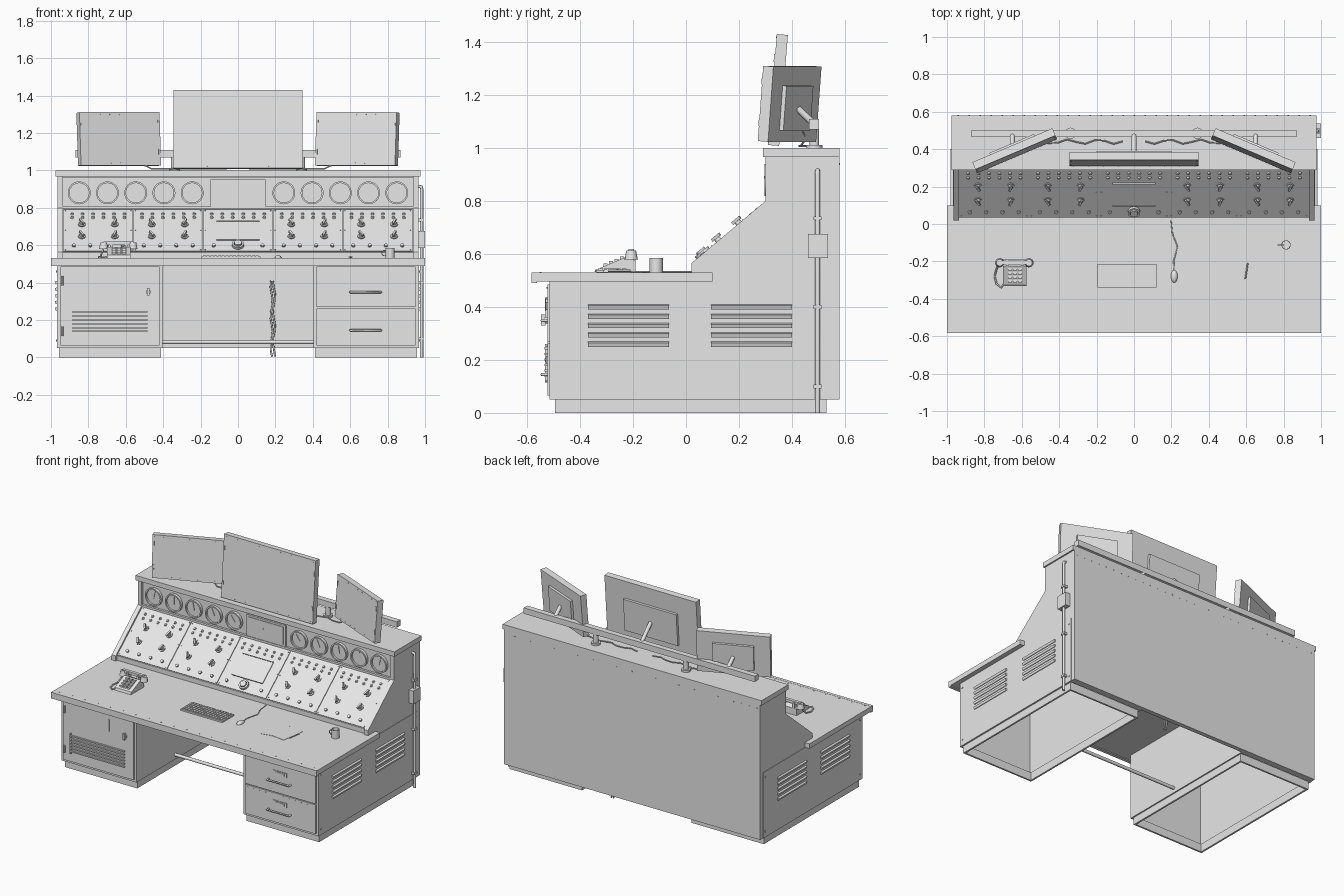
import bpy, bmesh, math
from mathutils import Matrix, Vector

grey = bpy.data.materials.new("light_grey")
grey.diffuse_color = (0.8, 0.8, 0.8, 1)
I = Matrix.Identity(4)
T = lambda x, y, z: Matrix.Translation((x, y, z))
R = lambda deg, ax: Matrix.Rotation(math.radians(deg), 4, ax)
FRONT = R(90, 'X')      # local z points to -y
RIGHT = R(90, 'Y')      # local z points to +x


class Part:
    """Collects primitives into one named object."""
    def __init__(self, name):
        self.name, self.bm = name, bmesh.new()

    def box(self, x0, x1, y0, y1, z0, z1, m=I):
        s = Matrix.Diagonal((x1 - x0, y1 - y0, z1 - z0, 1))
        bmesh.ops.create_cube(self.bm, size=1, matrix=m @ T((x0+x1)/2, (y0+y1)/2, (z0+z1)/2) @ s)

    def cyl(self, m, r, h, seg=12, r2=None):
        bmesh.ops.create_cone(self.bm, cap_ends=True, segments=seg, radius1=r,
                              radius2=r if r2 is None else r2, depth=h, matrix=m @ T(0, 0, h/2))

    def ring(self, m, ri, ro, h, seg=32):
        rows = []
        for k in range(seg):
            a = 2*math.pi*k/seg
            rows.append([self.bm.verts.new(m @ Vector((r*math.cos(a), r*math.sin(a), z)))
                         for r, z in ((ri, 0), (ro, 0), (ro, h), (ri, h))])
        for k in range(seg):
            a, b = rows[k], rows[(k+1) % seg]
            for j in range(4):
                self.bm.faces.new((a[j], b[j], b[(j+1) % 4], a[(j+1) % 4]))

    def prism(self, x0, x1, yz):
        a = [self.bm.verts.new((x0, y, z)) for y, z in yz]
        b = [self.bm.verts.new((x1, y, z)) for y, z in yz]
        self.bm.faces.new(a)
        self.bm.faces.new(b[::-1])
        for i in range(len(yz)):
            j = (i+1) % len(yz)
            self.bm.faces.new((a[i], b[i], b[j], a[j]))

    def done(self):
        bm = self.bm
        bmesh.ops.recalc_face_normals(bm, faces=bm.faces)
        for f in bm.faces:
            f.smooth = True
        for e in bm.edges:
            e.smooth = e.calc_face_angle(0) < 0.6
        me = bpy.data.meshes.new(self.name)
        bm.to_mesh(me)
        bm.free()
        me.materials.append(grey)
        bpy.context.collection.objects.link(bpy.data.objects.new(self.name, me))


def tube(name, pts, r):
    cu = bpy.data.curves.new(name, 'CURVE')
    cu.dimensions, cu.bevel_depth, cu.bevel_resolution, cu.use_fill_caps = '3D', r, 2, True
    sp = cu.splines.new('POLY')
    sp.points.add(len(pts) - 1)
    for p, c in zip(sp.points, pts):
        p.co = (*c, 1)
    cu.materials.append(grey)
    ob = bpy.data.objects.new(name, cu)
    bpy.context.collection.objects.link(ob)
    bpy.context.view_layer.objects.active = ob
    ob.select_set(True)
    bpy.ops.object.convert(target='MESH')
    bpy.context.object.select_set(False)


# desk top with front lip and rivets
p = Part("desk_top")
p.box(-1, 1, -0.565, 0.10, 0.497, 0.53)
p.box(-1, 1, -0.583, -0.562, 0.49, 0.531)
for i in range(21):
    p.cyl(T(-0.96 + i*0.096, -0.55, 0.53), 0.004, 0.002, 6)
p.done()

# hollow pedestals and plinths, open underneath
for s, n in ((-1, "left"), (1, "right")):
    p = Part(n + "_pedestal")
    for a, b, y0, y1, z0, z1 in ((0.403, 0.968, -0.515, 0.55, 0.05, 0.497),
                                 (0.412, 0.957, -0.495, 0.53, 0.0, 0.055)):
        w = 0.012
        for q0, q1 in ((a, a+w), (b-w, b)):
            p.box(min(s*q0, s*q1), max(s*q0, s*q1), y0, y1, z0, z1)
        for q0, q1 in ((y0, y0+w), (y1-w, y1)):
            p.box(min(s*a, s*b), max(s*a, s*b), q0, q1, z0, z1)
    p.done()
    # louvres on the outer side
    p = Part(n + "_side_louvres")
    for y in (-0.37, 0.095):
        for k in range(5):
            z = 0.26 + k*0.035
            p.box(s*0.972 - 0.006, s*0.972 + 0.006, y, y + 0.305, z - 0.008, z + 0.008,
                  T(s*0.97, 0, z) @ R(s*20, 'Y') @ T(-s*0.97, 0, -z))
    for y in (-0.49, 0.53):
        for z in (0.09, 0.46):
            p.cyl(T(s*0.968, y, z) @ R(s*90, 'Y'), 0.006, 0.004, 6)
    p.done()

# rear panel
p = Part("back_panel")
p.box(-0.965, 0.965, 0.55, 0.58, 0.05, 0.967)
for i in range(33):
    p.cyl(T(-0.94 + i*0.0588, 0.58, 0.94) @ R(-90, 'X'), 0.004, 0.002, 6)
p.done()
tube("foot_rail", [(-0.405, -0.1, 0.082), (0.405, -0.1, 0.082)], 0.011)

# hutch: side cheeks and recessed panel body
p = Part("hutch_cheeks")
for x in (-0.965, 0.935):
    p.prism(x, x + 0.03, [(0.02, 0.528), (0.02, 0.565), (0.30, 0.80), (0.30, 0.967),
                          (0.578, 0.967), (0.578, 0.49), (0.09, 0.49)])
p.done()
p = Part("hutch_body")
p.prism(-0.936, 0.936, [(0.035, 0.528), (0.035, 0.562), (0.315, 0.795), (0.315, 0.966),
                        (0.56, 0.966), (0.56, 0.495), (0.09, 0.495)])
p.box(-0.936, 0.936, 0.30, 0.32, 0.793, 0.807)
p.done()
p = Part("hutch_top")
p.box(-0.975, 0.975, 0.29, 0.58, 0.967, 1.0)
p.done()

# gauges and central display
p = Part("gauges")
for s in (-1, 1):
    for k in range(5):
        m = T(s*(0.245 + k*0.151), 0.315, 0.88) @ FRONT
        p.ring(m, 0.052, 0.061, 0.018)
        p.cyl(m, 0.053, 0.006, 32)
        p.box(-0.002, 0.002, -0.01, 0.04, 0.006, 0.010, m @ R(35 - 12*k, 'Z'))
p.done()
p = Part("central_display")
p.box(-0.146, 0.146, 0.302, 0.32, 0.808, 0.952)
p.box(-0.13, 0.13, 0.298, 0.303, 0.82, 0.94)
p.cyl(T(-0.02, 0.298, 0.89) @ FRONT, 0.005, 0.004, 8)
p.done()

# sloped control panels: local x along desk, y up the slope, z outward
slope = T(0, 0.035, 0.562) @ R(math.degrees(math.atan2(0.233, 0.28)), 'X')
for i in range(5):
    cx = (i - 2)*0.3735
    m = slope @ T(cx, 0, 0)
    p = Part("control_panel_%d" % (i + 1))
    p.box(-0.185, 0.185, 0.004, 0.352, -0.004, 0.006, m)
    for x in (-0.175, 0.175):
        for y in (0.015, 0.18, 0.342):
            p.cyl(m @ T(x, y, 0.006), 0.004, 0.003, 6)
    for row, y in enumerate((0.312, 0.282)):            # indicator lamps
        for k in range(6):
            p.cyl(m @ T(-0.14 + k*0.056, y, 0.006), 0.009, 0.009, 10, 0.006)
    for k in range(4):                                  # lower push buttons
        if i != 2 or k in (0, 3):
            p.cyl(m @ T(-0.13 + k*0.087, 0.045, 0.006), 0.010, 0.010, 10)
    if i == 2:                                          # screen and dial
        p.box(-0.115, 0.115, 0.09, 0.245, 0.006, 0.011, m)
        for y in (0.09, 0.243):
            p.box(-0.115, 0.115, y, y + 0.004, 0.006, 0.016, m)
        p.ring(m @ T(0, 0.048, 0.006), 0.022, 0.032, 0.016, 24)
        p.cyl(m @ T(0, 0.048, 0.006), 0.02, 0.024, 20)
    else:                                               # rotary switches
        for x in (-0.088, 0.088):
            for y in (0.125, 0.225):
                q = m @ T(x, y, 0.006)
                p.cyl(q, 0.02, 0.006, 16)
                p.cyl(q @ T(0, 0, 0.006), 0.013, 0.012, 12, 0.011)
                p.box(-0.005, 0.005, -0.02, 0.02, 0.016, 0.028, q @ R(30 if x < 0 else -20, 'Z'))
    p.done()

# left door: panel, louvres, hinges, handle
p = Part("left_door")
p.box(-0.95, -0.42, -0.524, -0.514, 0.065, 0.485)
for k in range(6):
    z = 0.135 + k*0.021
    p.box(-0.89, -0.485, -0.534, -0.522, z, z + 0.008)
p.box(-0.895, -0.888, -0.532, -0.522, 0.12, 0.26)
for z in (0.14, 0.41):
    p.cyl(T(-0.94, -0.526, z - 0.025), 0.007, 0.05, 8)
p.box(-0.607, -0.6, -0.53, -0.523, 0.35, 0.43)
p.cyl(T(-0.48, -0.523, 0.35) @ FRONT, 0.013, 0.01, 12)
p.box(-0.486, -0.474, -0.547, -0.53, 0.33, 0.372)
p.done()

# right drawers with pulls and label holders
for n, z0, z1 in (("lower", 0.065, 0.263), ("upper", 0.269, 0.485)):
    p = Part(n + "_drawer")
    p.box(0.42, 0.95, -0.524, -0.514, z0, z1)
    p.box(0.63, 0.735, -0.528, -0.523, z0 + 0.12, z0 + 0.15)
    p.box(0.645, 0.72, -0.531, -0.527, z0 + 0.127, z0 + 0.143)
    for k in range(12):
        p.cyl(T(0.44 + k*0.0446, -0.524, z1 - 0.012) @ FRONT, 0.003, 0.002, 6)
    p.done()
    z = z0 + 0.08
    tube(n + "_pull", [(0.6, -0.52, z), (0.6, -0.545, z), (0.765, -0.545, z), (0.765, -0.52, z)], 0.006)

# conduit with junction box on the right side
tube("side_conduit", [(0.965, 0.497, 0.915), (0.98, 0.497, 0.912), (0.982, 0.497, 0.9), (0.982, 0.497, 0)], 0.009)
p = Part("junction_box")
p.box(0.962, 1.0, 0.46, 0.536, 0.585, 0.675)
for z in (0.10, 0.40, 0.735):
    p.box(0.962, 0.993, 0.482, 0.512, z - 0.007, z + 0.007)
p.done()


# monitors: local origin at front bottom centre
def monitor(name, m, w, h, pw, ph):
    p = Part(name)
    p.box(-w/2, w/2, 0, 0.042, 0, h, m)
    p.box(-pw/2, pw/2, 0.042, 0.058, h*0.45 - ph/2, h*0.45 + ph/2, m)
    for k in range(9):
        for z in (0.012, h - 0.012):
            p.cyl(m @ T((k - 4)*w/8.5, 0, z) @ FRONT, 0.003, 0.002, 6)
    for x in (-w/2 + 0.008, w/2 - 0.008):
        for z in (h*0.2, h*0.75):
            p.box(x - 0.004, x + 0.004, -0.004, 0, z, z + 0.03, m)
    p.done()
    a = m @ Vector((0, 0.055, h*0.45))
    tube(name + "_arm", [a, (a.x, 0.485, 1.09)], 0.013)


monitor("centre_monitor", T(0, 0.31, 1.012) @ R(-4.5, 'X'), 0.69, 0.42, 0.40, 0.22)
for s, n in ((-1, "left"), (1, "right")):
    monitor(n + "_monitor", T(s*0.625, 0.362, 1.027) @ R(-s*23, 'Z') @ R(-4.5, 'X'), 0.465, 0.285, 0.26, 0.17)

# mounting bar on two posts
p = Part("monitor_bar")
p.box(-0.87, 0.87, 0.465, 0.503, 1.07, 1.11)
for x in (-0.34, 0.34):
    p.cyl(T(x, 0.485, 1.0), 0.03, 0.012, 16)
    p.cyl(T(x, 0.485, 1.0), 0.018, 0.075, 16)
p.done()
for s, n in ((-1, "left"), (1, "right")):
    tube(n + "_monitor_cable", [(s*(0.56 - 0.05*k), 0.44 + 0.012*math.sin(k*1.9),
         1.008 + 0.06*max(0, 1 - k*0.6)) for k in range(11)], 0.004)
for x in (0.18, 0.192):
    tube("hanging_cable", [(x + 0.006*math.sin(k*1.3 + x*90), 0.52, 0.41 - k*0.0338) for k in range(13)], 0.005)

# telephone
p = Part("telephone")
p.prism(-0.70, -0.575, [(-0.33, 0.53), (-0.19, 0.53), (-0.19, 0.575), (-0.225, 0.59), (-0.325, 0.547)])
for i in range(3):
    for j in range(4):
        p.box(-0.673 + i*0.027, -0.653 + i*0.027, -0.312 + j*0.021, -0.297 + j*0.021, 0.55 + j*0.009, 0.564 + j*0.009)
for x in (-0.685, -0.605):
    p.box(x, x + 0.015, -0.225, -0.19, 0.57, 0.612)
p.box(-0.72, -0.56, -0.217, -0.196, 0.602, 0.62)
for x in (-0.718, -0.562):
    p.cyl(T(x, -0.207, 0.58), 0.025, 0.034, 16, 0.018)
p.done()
tube("telephone_cord", [(-0.72, -0.21, 0.58), (-0.735, -0.24, 0.54), (-0.745, -0.28, 0.536),
                        (-0.735, -0.32, 0.536), (-0.71, -0.34, 0.536), (-0.695, -0.32, 0.54)], 0.005)

# keyboard, mouse, mug, papers
p = Part("keyboard")
p.box(-0.195, 0.12, -0.34, -0.215, 0.53, 0.54)
for j in range(5):
    for i in range(15):
        x, y = -0.188 + i*0.0202, -0.332 + j*0.0225
        p.box(x, x + 0.016, y, y + 0.018, 0.54, 0.546)
p.done()
p = Part("mouse")
bmesh.ops.create_uvsphere(p.bm, u_segments=16, v_segments=8, radius=1,
                          matrix=T(0.215, -0.28, 0.532) @ Matrix.Diagonal((0.018, 0.034, 0.015, 1)))
p.done()
tube("mouse_cord", [(0.215, -0.25, 0.533), (0.212, -0.2, 0.533), (0.232, -0.12, 0.533),
                    (0.205, -0.05, 0.533), (0.198, 0.02, 0.533)], 0.003)
p = Part("mug")
p.ring(T(0.813, -0.112, 0.53), 0.021, 0.025, 0.056, 24)
p.cyl(T(0.813, -0.112, 0.53), 0.022, 0.005, 24)
p.ring(T(0.783, -0.110, 0.558) @ FRONT, 0.012, 0.017, 0.006, 16)
p.done()
p = Part("papers")
for x, a in ((0.45, 12), (0.53, -8)):
    p.box(-0.06, 0.06, -0.085, 0.085, 0, 0.002, T(x, -0.24, 0.53) @ R(a, 'Z'))
p.done()
tube("pen", [(0.595, -0.295, 0.537), (0.608, -0.21, 0.537)], 0.004)
